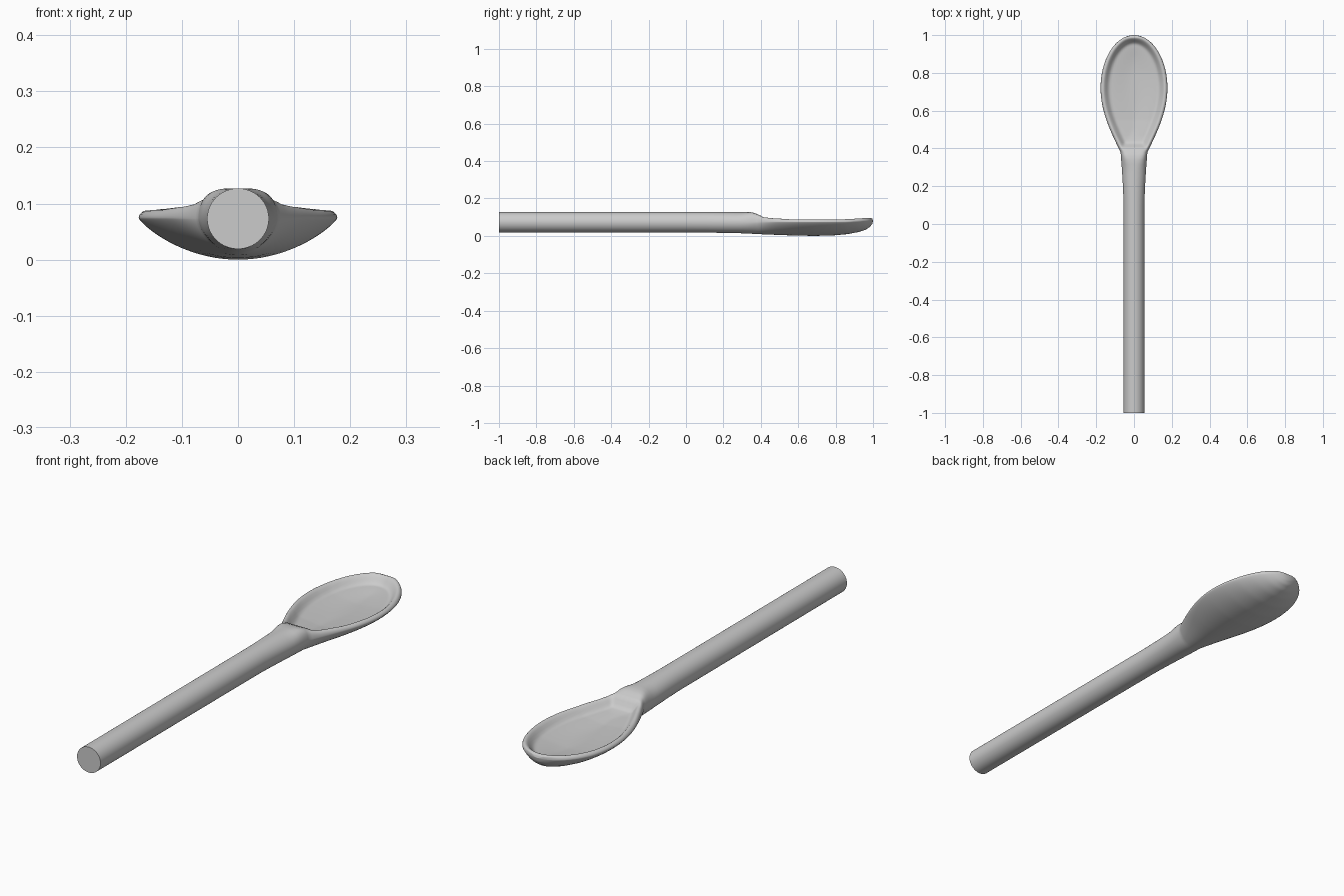
import bpy, bmesh, math

if "Cube" in bpy.data.objects:
    bpy.data.objects.remove(bpy.data.objects["Cube"])

HALF = 40  # points across each half of a cross-section


def smooth(a, b, v):
    s = min(1.0, max(0.0, (v - a) / (b - a)))
    return s * s * (3 - 2 * s)


def interp(table, y):
    for (y0, a), (y1, b) in zip(table, table[1:]):
        if y <= y1:
            return a + (b - a) * max(0.0, (y - y0) / (y1 - y0))
    return table[-1][1]


def half_width(y):
    if y < 0.38:
        return 0.055 + 0.016 * max(0.0, (y - 0.08) / 0.3) ** 1.6
    if y < 0.72:
        return 0.071 + 0.106 * math.sin(math.pi / 2 * (y - 0.38) / 0.34)
    return 0.177 * math.sqrt(max(0.0, 1 - ((y - 0.72) / 0.28) ** 2))


# side profile: top edge, widest level and underside
TOP = [(-1, .128), (.34, .128), (.365, .124), (.39, .113), (.42, .104), (.46, .099),
       (.55, .094), (.8, .093), (.95, .097), (.985, .098), (.996, .094), (1, .083)]
MID = [(-1, .074), (.3, .074), (.5, .075), (.85, .075), (1, .083)]
LOW = [(-1, .02), (.1, .019), (.3, .015), (.42, .009), (.55, .004), (.68, .001), (.78, .003),
       (.86, .010), (.92, .021), (.96, .034), (.985, .050), (.996, .066), (1, .083)]

# bowl outline, used to measure distance from the rim
outline = [(half_width(y), y) for y in [0.385 + 0.335 * i / 30 for i in range(31)]]
outline += [(0.177 * math.cos(a), 0.72 + 0.28 * math.sin(a))
            for a in [math.pi / 2 * i / 40 for i in range(1, 41)]]
outline += [(0.071 * i / 8, 0.385) for i in range(8)]


def hollow(x, y):
    if y < 0.385:
        return 0.0
    d = min(math.hypot(abs(x) - px, y - py) for px, py in outline)
    return 0.033 * smooth(0.010, 0.05, d) + 0.012 * smooth(0.03, 0.17, d)


def section(y):
    w, t, m, b = half_width(y), interp(TOP, y), interp(MID, y), interp(LOW, y)
    k = smooth(0.28, 0.5, y)
    pts = []
    for i in range(2 * HALF):
        a = math.pi * i / HALF
        u = math.cos(a)
        if i <= HALF:  # top side, dished inside the bowl
            z = m + (t - m) * max(0.0, 1 - abs(u) ** (2 + 10 * k)) ** 0.5
            z -= hollow(u * w, y)
        else:          # rounded underside
            z = m - (m - b) * max(0.0, 1 - u * u) ** (0.5 + 0.33 * k)
        pts.append((u * w, y, z))
    return pts


# stations along the length, tightening toward the tip
stations = [-1 + 1.1 * i / 8 for i in range(9)]
stations += [0.1 + 0.24 * i / 10 for i in range(1, 11)]
stations += [0.34 + 0.38 * i / 38 for i in range(1, 39)]
stations += [0.72 + 0.28 * math.sin(math.pi / 2 * i / 36) for i in range(1, 36)]

# loft the spoon as one continuous body
bm = bmesh.new()
rings = [[bm.verts.new(p) for p in section(y)] for y in stations]
n = 2 * HALF
for r0, r1 in zip(rings, rings[1:]):
    for i in range(n):
        bm.faces.new((r0[i], r0[(i + 1) % n], r1[(i + 1) % n], r1[i]))
bm.faces.new(rings[0])
tip = bm.verts.new((0, 1, 0.083))
for i in range(n):
    bm.faces.new((rings[-1][i], rings[-1][(i + 1) % n], tip))
bmesh.ops.recalc_face_normals(bm, faces=bm.faces)
low = min(v.co.z for v in bm.verts)
bmesh.ops.translate(bm, verts=bm.verts, vec=(0, 0, -low))

mesh = bpy.data.meshes.new("spoon")
bm.to_mesh(mesh)
bm.free()
spoon = bpy.data.objects.new("spoon", mesh)
bpy.context.collection.objects.link(spoon)
bpy.context.view_layer.objects.active = spoon
spoon.select_set(True)
bpy.ops.object.shade_smooth_by_angle(angle=math.radians(50))
